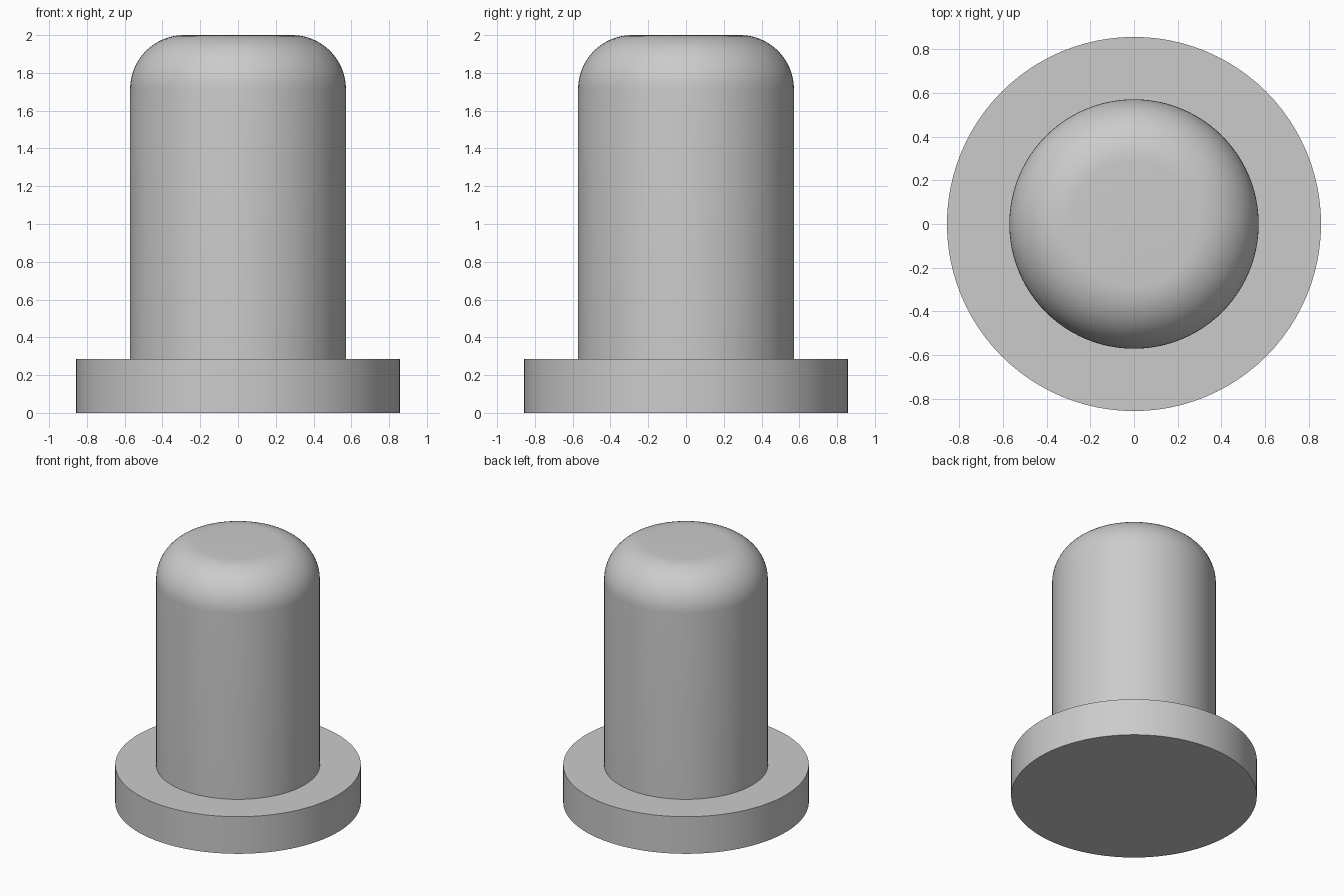
import bpy
import bmesh
import math

cube = bpy.data.objects.get("Cube")
if cube:
    bpy.data.objects.remove(cube, do_unlink=True)

U = 2 / 7            # base unit: flange thickness and crown radius
SIDES = 96
ARC_STEPS = 16

# One plain grey for the whole part
grey = bpy.data.materials.new("plain_grey")
grey.use_nodes = True
colour = (0.6, 0.6, 0.6, 1)
grey.diffuse_color = colour
grey.node_tree.nodes["Principled BSDF"].inputs["Base Color"].default_value = colour

# Half profile (radius, height): flange, shaft, rounded crown
profile = [(0, 0), (3 * U, 0), (3 * U, U), (2 * U, U)]
for i in range(ARC_STEPS + 1):
    a = math.pi / 2 * i / ARC_STEPS
    profile.append((U + U * math.cos(a), 6 * U + U * math.sin(a)))
profile.append((0, 7 * U))

# Turn the profile around the vertical axis into a closed solid
bm = bmesh.new()
verts = [bm.verts.new((r, 0, z)) for r, z in profile]
edges = [bm.edges.new(pair) for pair in zip(verts, verts[1:])]
bmesh.ops.spin(bm, geom=verts + edges, cent=(0, 0, 0), axis=(0, 0, 1),
               angle=math.tau, steps=SIDES, use_merge=True)
bmesh.ops.remove_doubles(bm, verts=bm.verts, dist=0.0001)
bmesh.ops.recalc_face_normals(bm, faces=bm.faces)

mesh = bpy.data.meshes.new("flanged_pin")
bm.to_mesh(mesh)
bm.free()
mesh.materials.append(grey)
pin = bpy.data.objects.new("flanged_pin", mesh)
bpy.context.collection.objects.link(pin)

# Smooth the round walls, keep the flange rims sharp
bpy.ops.object.select_all(action="DESELECT")
pin.select_set(True)
bpy.context.view_layer.objects.active = pin
bpy.ops.object.shade_smooth_by_angle(angle=math.radians(30))
